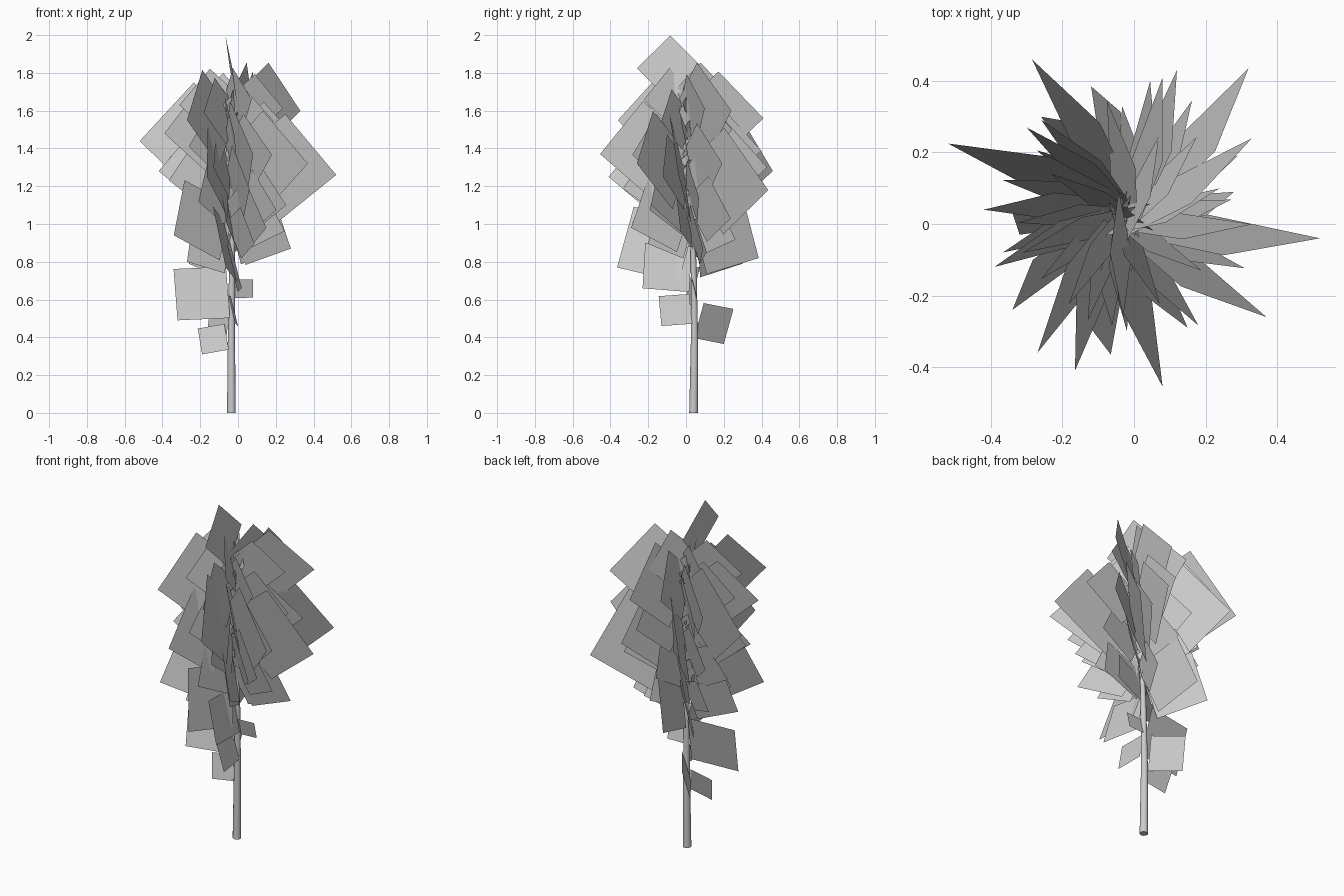
import bpy, bmesh, math, random
from mathutils import Vector

if "Cube" in bpy.data.objects:
    bpy.data.objects.remove(bpy.data.objects["Cube"])

random.seed(4)

# Trunk: a thin, slightly leaning tapered tube (x, y, z, radius)
PATH = [(-.035, .04, 0, .023), (-.035, .045, .4, .019), (-.032, .04, .8, .015),
        (-.025, .025, 1.2, .011), (-.025, .012, 1.6, .007), (-.025, 0, 1.76, .003)]
cu = bpy.data.curves.new("trunk", 'CURVE')
cu.dimensions = '3D'
cu.bevel_depth = 1
cu.bevel_resolution = 4
cu.use_fill_caps = True
sp = cu.splines.new('POLY')
sp.points.add(len(PATH) - 1)
for p, (x, y, z, r) in zip(sp.points, PATH):
    p.co = (x, y, z, 1)
    p.radius = r
trunk = bpy.data.objects.new("trunk", cu)
bpy.context.collection.objects.link(trunk)
bpy.context.view_layer.objects.active = trunk
trunk.select_set(True)
bpy.ops.object.convert(target='MESH')
bpy.ops.object.shade_smooth_by_angle(angle=math.radians(50))


def lerp(table, z):
    for a, b in zip(table, table[1:]):
        if z <= b[0]:
            t = max(0, (z - a[0]) / (b[0] - a[0]))
            return [u + (v - u) * t for u, v in zip(a, b)]
    return list(table[-1])


# Branch angle above horizontal, by height of the card's outer corner
RISE = [(.35, -10), (.5, -2), (.6, 0), (.82, 17), (1.0, 27), (1.3, 40), (1.55, 42), (1.85, 45)]
# Extra card size past the trunk, by height
EXTRA = [(.35, -.015), (.6, -.015), (1.0, .02), (1.4, .045), (1.65, .08), (1.85, .09)]
AXIS = [(z, x, y) for x, y, z, r in PATH]
TWIST = math.radians(14)


# Square leaf card running from the trunk out to its low outer corner
def add_card(bm, x, y, z):
    e = math.radians(lerp(RISE, z)[1])
    _, cx, cy = lerp(AXIS, z)
    reach = math.hypot(x - cx, y - cy)
    size = (reach + lerp(EXTRA, z)[1]) / (math.cos(e) + max(0, math.sin(e)) * math.cos(TWIST))
    lean = math.sin(TWIST) * size / 2
    a = math.atan2(y - cy, x - cx) - lean / reach
    out = Vector((math.cos(a), math.sin(a), 0))
    clockwise = Vector((math.sin(a), -math.cos(a), 0))
    up = Vector((0, 0, 1))
    d = out * math.cos(e) + up * math.sin(e)
    p = (up * math.cos(e) - out * math.sin(e)) * math.cos(TWIST) + clockwise * math.sin(TWIST)
    tip = Vector((x, y, z))
    corners = [tip, tip + p * size, tip + p * size - d * size, tip - d * size]
    bm.faces.new([bm.verts.new(c) for c in corners])


# Outer corners of the cards that form the silhouette
TIPS = [(-.52, .225, 1.44), (-.285, .46, 1.28), (-.12, .385, .82), (-.42, .04, 1.28),
        (-.39, -.12, 1.48), (-.34, -.24, .94), (-.27, -.36, 1.55), (-.165, -.41, 1.25),
        (-.065, -.365, .77), (.08, -.455, 1.37), (.15, -.29, .98), (.255, -.185, 1.1),
        (.37, -.26, 1.32), (.52, -.04, 1.26), (.28, .09, .87), (.33, .24, 1.6),
        (.32, .435, 1.18), (.12, .43, 1.3), (.08, .41, 1.56), (-.26, .3, .79),
        (-.31, -.08, 1.63), (-.03, -.26, 1.825), (-.32, -.03, .49), (-.19, .03, .31),
        (-.17, .2, .365), (0, -.13, .46), (.02, -.23, .66), (.08, .06, .61),
        (-.3, .27, 1.5), (-.27, -.1, .8)]
bm = bmesh.new()
for t in TIPS:
    add_card(bm, *t)

# Inner cards fill the crown in a spiral
for i in range(38):
    a = math.radians(137.5 * i + 20)
    z = .85 + .83 * i / 37
    r = lerp([(.85, .27), (1.15, .36), (1.45, .37), (1.7, .24)], z)[1] * random.uniform(.8, 1.05)
    add_card(bm, -.02 + r * math.cos(a), .03 + r * math.sin(a), z)

me = bpy.data.meshes.new("leaf_cards")
bm.to_mesh(me)
bm.free()
bpy.context.collection.objects.link(bpy.data.objects.new("leaf_cards", me))
